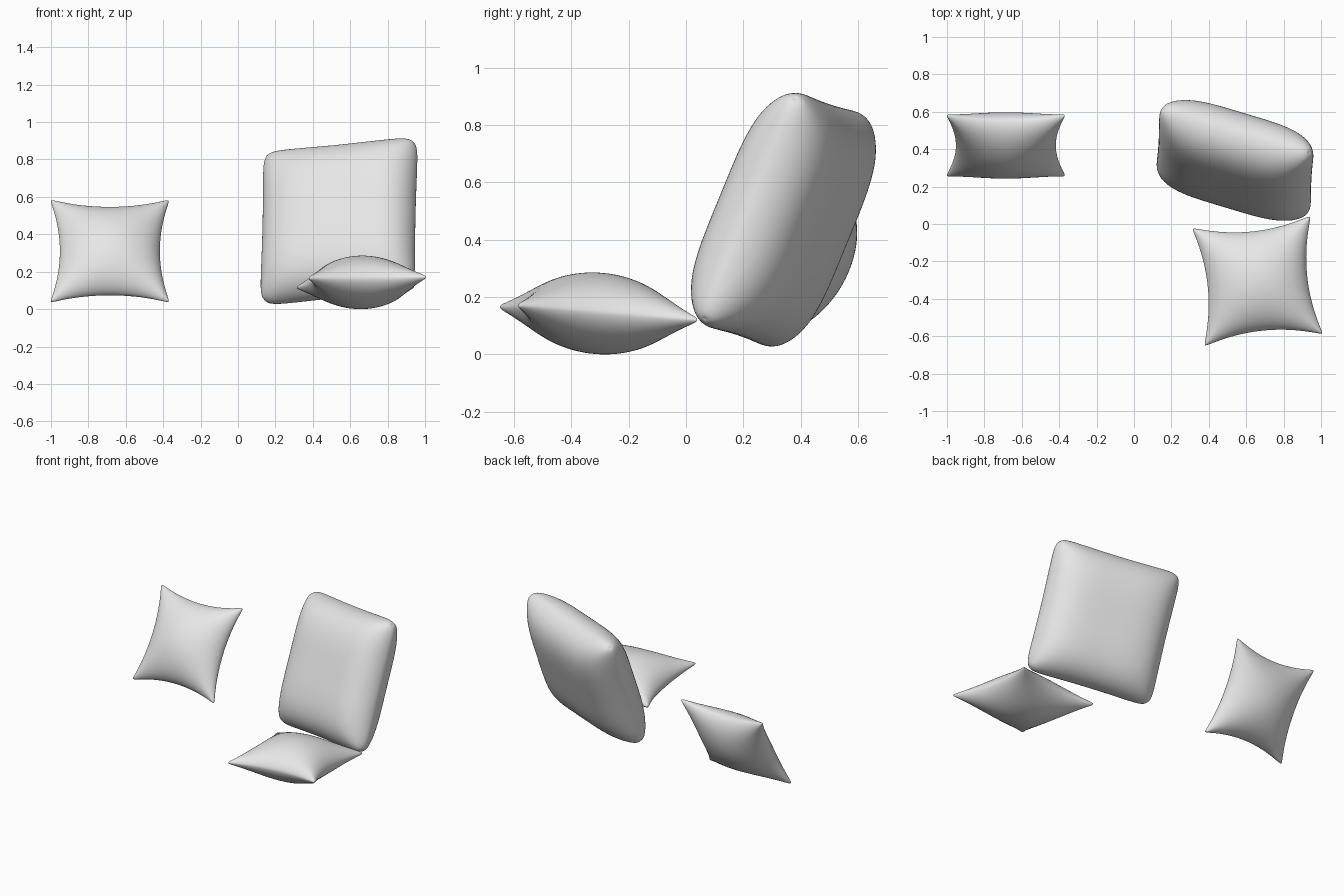
import bpy
import bmesh
import math
from mathutils import Matrix, Vector

if "Cube" in bpy.data.objects:
    bpy.data.objects.remove(bpy.data.objects["Cube"], do_unlink=True)

# One plain fabric colour
fabric = bpy.data.materials.new("light_grey_fabric")
fabric.use_nodes = True
grey = (0.8, 0.8, 0.8, 1)
fabric.diffuse_color = grey
fabric.node_tree.nodes["Principled BSDF"].inputs["Base Color"].default_value = grey


def cushion(name, centre, across, up, half, bulge, power, fullness, pinch, rounding, k):
    """Two bulging fabric panels joined along a seam."""
    ax = Vector(across).normalized()
    nz = ax.cross(Vector(up)).normalized()
    ay = nz.cross(ax)
    frame = Matrix((ax, ay, nz)).transposed().to_4x4()
    frame.translation = Vector(centre)

    bm = bmesh.new()
    for side in (1, -1):
        panel = bmesh.ops.create_grid(bm, x_segments=48, y_segments=48, size=1)
        for vert in panel["verts"]:
            # Crowd the grid towards the seam so the edge stays round
            u, v = (math.sin(c * math.pi / 2) for c in vert.co.xy)
            a, b = min(abs(u), 1), min(abs(v), 1)
            swell = ((1 - a ** power) * (1 - b ** power)) ** fullness
            rim = 0.016 * math.sqrt(max(0, 1 - max(a, b) ** 8))
            corner = 1 - rounding * (a * b) ** k
            x = half[0] * u * (1 - pinch * (1 - b * b)) * corner
            y = half[1] * v * (1 - pinch * (1 - a * a)) * corner
            vert.co = (x, y, side * ((bulge - 0.016) * swell + rim))
        if side < 0:
            faces = {f for vert in panel["verts"] for f in vert.link_faces}
            bmesh.ops.reverse_faces(bm, faces=list(faces))
    bmesh.ops.remove_doubles(bm, verts=bm.verts, dist=0.0001)
    bmesh.ops.recalc_face_normals(bm, faces=bm.faces)
    for face in bm.faces:
        face.smooth = True

    mesh = bpy.data.meshes.new(name)
    bm.to_mesh(mesh)
    bm.free()
    mesh.materials.append(fabric)
    obj = bpy.data.objects.new(name, mesh)
    obj.matrix_world = frame
    bpy.context.collection.objects.link(obj)


# Pair of small throw pillows with drawn-out corners
small = dict(half=(0.322, 0.322), bulge=0.142, power=2, fullness=0.68,
             pinch=0.17, rounding=0.025, k=20)
cushion("leaning_pillow", (-0.685, 0.42, 0.31), (1, 0, 0), (0, 0.32, 0.54), **small)
cushion("lying_pillow", (0.66, -0.305, 0.143), (0.61, 0.063, 0.005),
        (-0.065, 0.61, -0.05), **small)

# Large boxy back cushion with rounded corners
cushion("back_cushion", (0.54, 0.34, 0.47), (0.8, -0.24, 0.08), (0, 0.33, 0.79),
        half=(0.435, 0.445), bulge=0.18, power=4, fullness=0.6,
        pinch=0.025, rounding=0.07, k=10)
